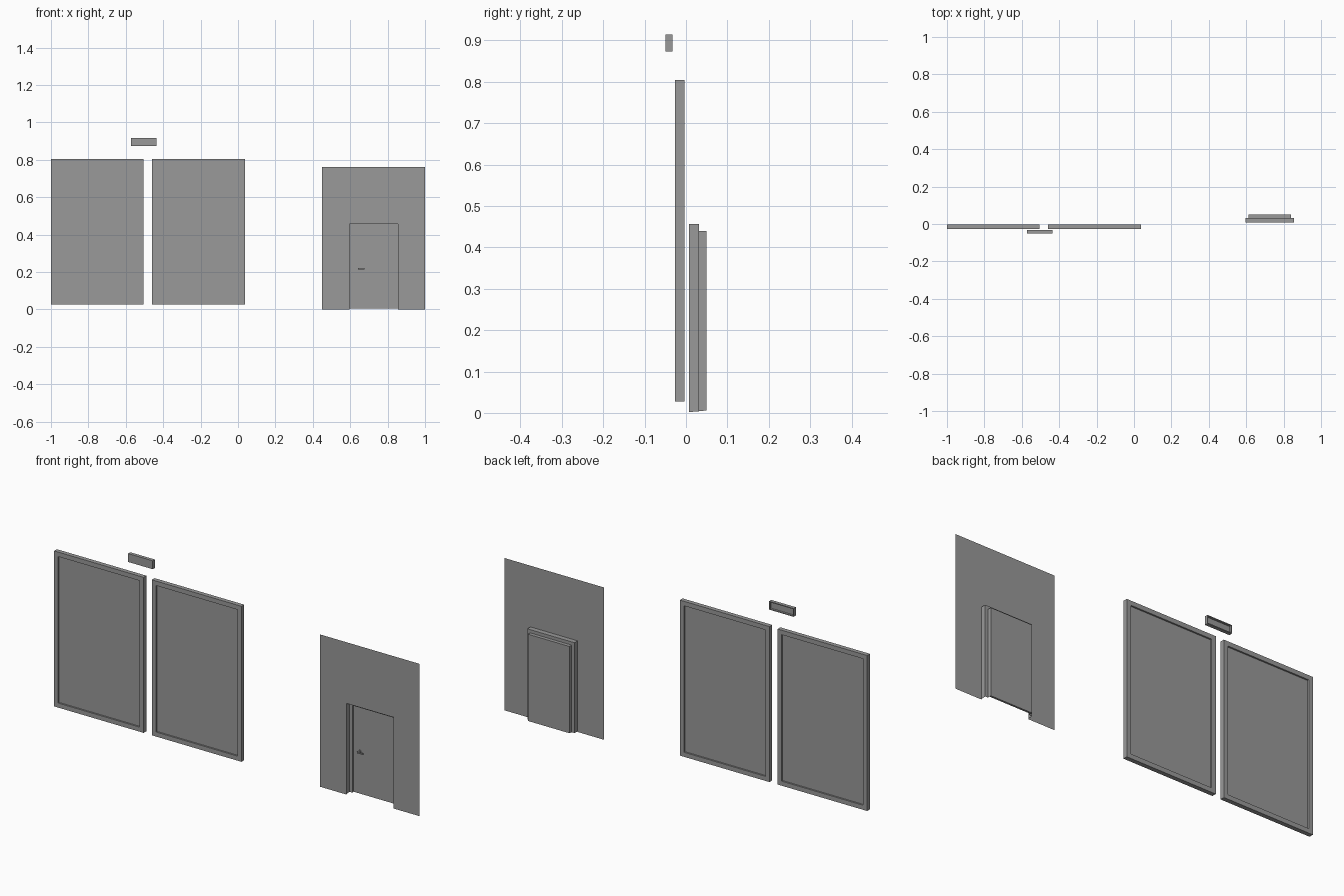
import bpy, bmesh, math
from mathutils import Matrix

if "Cube" in bpy.data.objects:
    bpy.data.objects.remove(bpy.data.objects["Cube"])

# dark grey finish shared by all parts
grey = bpy.data.materials.new("dark_grey")
grey.diffuse_color = (0.32, 0.32, 0.32, 1)
grey.use_nodes = True
grey.node_tree.nodes["Principled BSDF"].inputs["Base Color"].default_value = grey.diffuse_color


def mesh_object(name, bm):
    me = bpy.data.meshes.new(name)
    bm.to_mesh(me)
    bm.free()
    me.materials.append(grey)
    ob = bpy.data.objects.new(name, me)
    bpy.context.collection.objects.link(ob)
    return ob


def box(name, x0, x1, y0, y1, z0, z1):
    bm = bmesh.new()
    bmesh.ops.create_cube(bm, size=1)
    for v in bm.verts:
        v.co = ((x0 + x1) / 2 + v.co.x * (x1 - x0),
                (y0 + y1) / 2 + v.co.y * (y1 - y0),
                (z0 + z1) / 2 + v.co.z * (z1 - z0))
    return mesh_object(name, bm)


def recess(ob, side, border, depth):
    """Inset the front (-1) or back (+1) face and push it straight inwards."""
    bm = bmesh.new()
    bm.from_mesh(ob.data)
    bm.normal_update()
    face = next(f for f in bm.faces if f.normal.y * side > 0.9)
    bmesh.ops.inset_region(bm, faces=[face], thickness=border)
    pane = bmesh.ops.extrude_discrete_faces(bm, faces=[face])["faces"][0]
    for v in pane.verts:
        v.co.y -= side * depth
    bm.to_mesh(ob.data)
    bm.free()


# two framed window panels, recessed on both sides
for name, x0 in (("left_window", -1.0), ("right_window", -0.459)):
    win = box(name, x0, x0 + 0.496, -0.026, -0.004, 0.027, 0.805)
    recess(win, -1, 0.032, 0.008)
    recess(win, 1, 0.032, 0.008)

# small sign box, hollow at the back
sign = box("sign_box", -0.573, -0.437, -0.05, -0.033, 0.873, 0.915)
recess(sign, 1, 0.006, 0.010)

# thin wall sheet around the door opening
WALL_Y, WALL_TOP = 0.007, 0.762
X0, X1, TOP = 0.595, 0.856, 0.456
bm = bmesh.new()
for a, b, z0 in ((0.45, X0, 0), (X0, X1, TOP), (X1, 1.0, 0)):
    bm.faces.new([bm.verts.new((x, WALL_Y, z))
                  for x, z in ((a, z0), (b, z0), (b, WALL_TOP), (a, WALL_TOP))])
mesh_object("wall", bm)

# stepped door frame: open-bottomed arches bridged from the wall backwards
bm = bmesh.new()
steps = [(0, WALL_Y, 0.002), (0, 0.032, 0.004), (0.016, 0.032, 0.004), (0.016, 0.05, 0.006)]
arches = []
for inset, y, z0 in steps:
    a, b, t = X0 + inset, X1 - inset, TOP - inset
    arches.append([bm.verts.new((x, y, z)) for x, z in ((a, z0), (a, t), (b, t), (b, z0))])
for p, q in zip(arches, arches[1:]):
    for i in range(3):
        bm.faces.new((p[i], q[i], q[i + 1], p[i + 1]))
mesh_object("door_frame", bm)

# door leaf
box("door_leaf", X0 + 0.016, X1 - 0.016, 0.040, 0.05, 0.006, TOP - 0.016)

# door handle: rosette, spindle and lever
for name, r, y0, y1 in (("handle_rosette", 0.008, 0.036, 0.040),
                        ("handle_spindle", 0.004, 0.024, 0.037)):
    bm = bmesh.new()
    bmesh.ops.create_cone(bm, cap_ends=True, segments=12, radius1=r, radius2=r, depth=y1 - y0,
                          matrix=Matrix.Translation((0.646, (y0 + y1) / 2, 0.217))
                          @ Matrix.Rotation(math.pi / 2, 4, 'X'))
    mesh_object(name, bm)
box("handle_lever", 0.642, 0.676, 0.022, 0.027, 0.214, 0.220)
